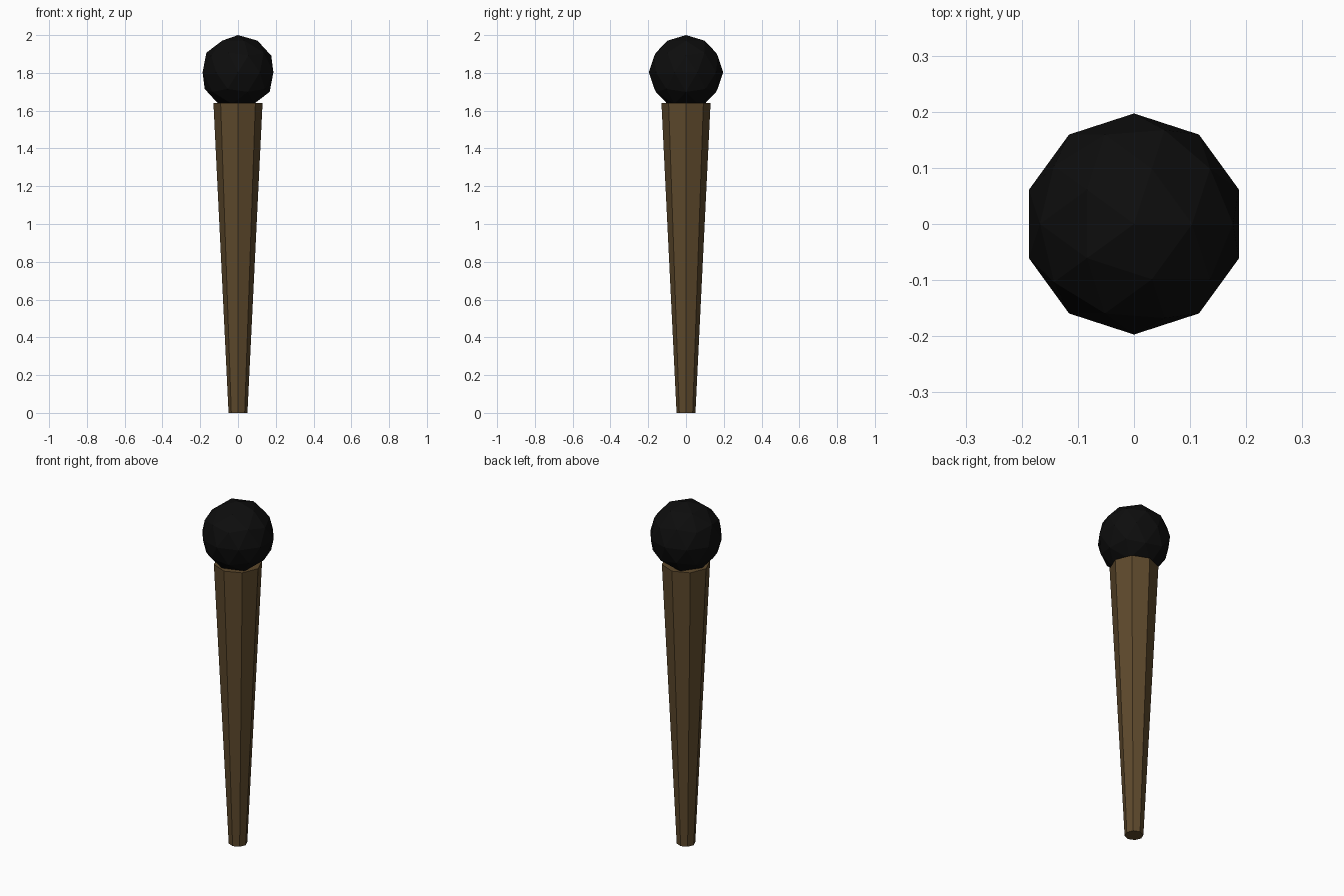
import bpy

if "Cube" in bpy.data.objects:
    bpy.data.objects.remove(bpy.data.objects["Cube"])


def finish(name, color):
    """Name the active object and give it a flat colour."""
    obj = bpy.context.object
    obj.name = name
    mat = bpy.data.materials.new(name + "_colour")
    mat.diffuse_color = (*color, 1.0)
    mat.use_nodes = True
    mat.node_tree.nodes["Principled BSDF"].inputs["Base Color"].default_value = mat.diffuse_color
    obj.data.materials.append(mat)
    return obj


HANDLE_TOP = 1.64
HEAD_RADIUS = 0.197

# Tapered eight-sided handle, narrow at the bottom
bpy.ops.mesh.primitive_cone_add(vertices=8, radius1=0.05, radius2=0.13,
                                depth=HANDLE_TOP, location=(0, 0, HANDLE_TOP / 2))
finish("handle", (0.11, 0.066, 0.025))

# Faceted ball head, sunk slightly into the handle
bpy.ops.mesh.primitive_ico_sphere_add(subdivisions=2, radius=HEAD_RADIUS,
                                      location=(0, 0, 2.0 - HEAD_RADIUS))
finish("ball_head", (0.004, 0.004, 0.004))
